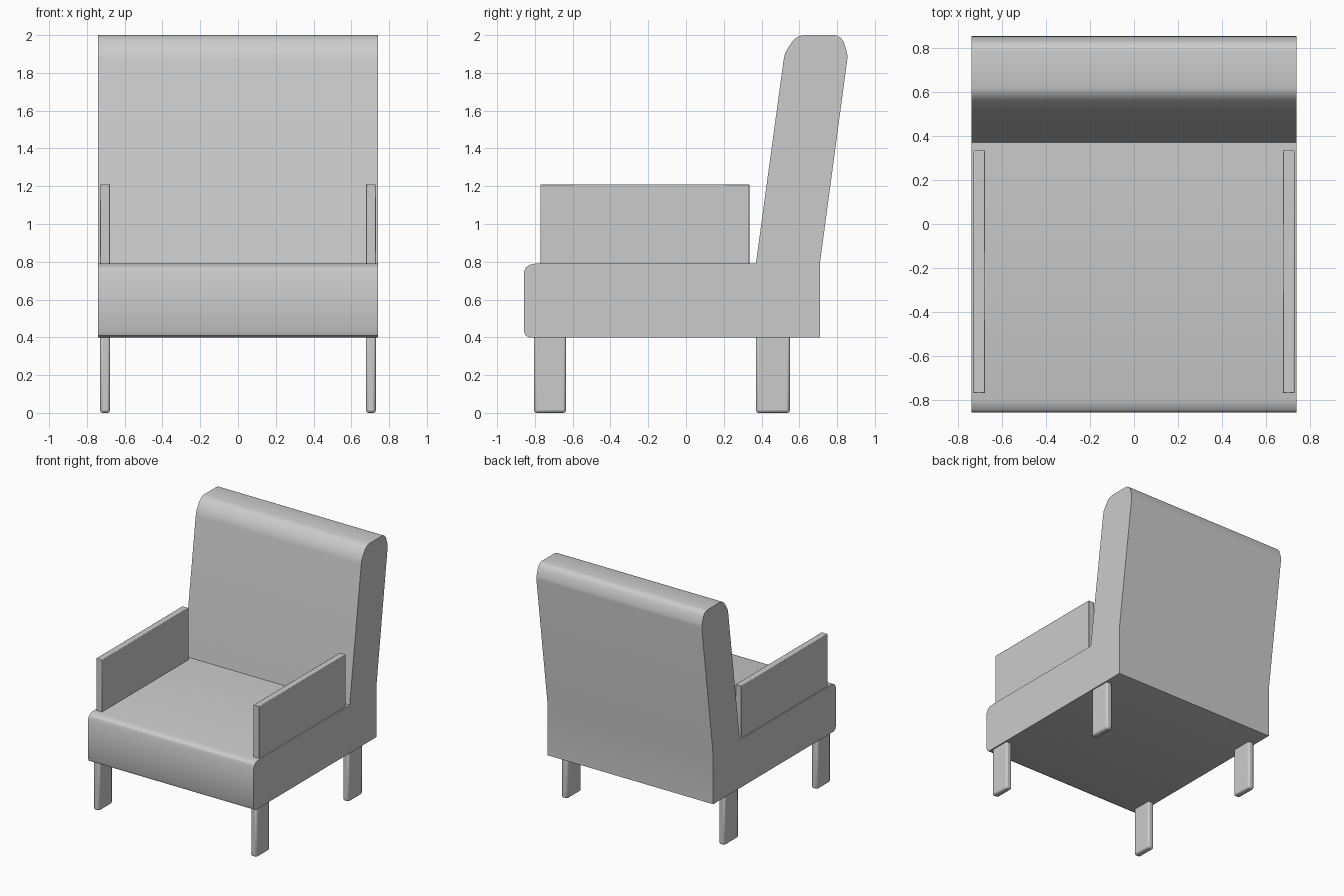
import bpy, bmesh, math
from mathutils import Vector

if "Cube" in bpy.data.objects:
    bpy.data.objects.remove(bpy.data.objects["Cube"])


def finish(obj):
    # smooth rounded edges, keep hard corners
    bpy.ops.object.select_all(action='DESELECT')
    bpy.context.view_layer.objects.active = obj
    obj.select_set(True)
    bpy.ops.object.shade_smooth_by_angle(angle=math.radians(32))


def make_object(name, bm):
    bmesh.ops.recalc_face_normals(bm, faces=bm.faces)
    mesh = bpy.data.meshes.new(name)
    bm.to_mesh(mesh)
    bm.free()
    obj = bpy.data.objects.new(name, mesh)
    bpy.context.collection.objects.link(obj)
    return obj


def extrude_profile(name, points, half_width):
    # side profile (y, z) swept across the width
    bm = bmesh.new()
    face = bm.faces.new([bm.verts.new((-half_width, y, z)) for y, z in points])
    new = bmesh.ops.extrude_face_region(bm, geom=[face])['geom']
    bmesh.ops.translate(bm, vec=(2 * half_width, 0, 0),
                        verts=[v for v in new if isinstance(v, bmesh.types.BMVert)])
    obj = make_object(name, bm)
    finish(obj)
    return obj


def box(name, low, high, bevel):
    low, high = Vector(low), Vector(high)
    bm = bmesh.new()
    bmesh.ops.create_cube(bm, size=1)
    for v in bm.verts:
        v.co = (low + high) / 2 + v.co * (high - low)
    obj = make_object(name, bm)
    mod = obj.modifiers.new("soft_edges", 'BEVEL')
    mod.width = bevel
    mod.segments = 2
    finish(obj)
    return obj


# seat and reclined back as one upholstered body
body = [(0.71, 0.40), (0.71, 0.80), (0.855, 1.88), (0.853, 1.905), (0.835, 1.965),
        (0.82, 1.985), (0.80, 1.997), (0.785, 2.0), (0.62, 2.0), (0.595, 1.993),
        (0.57, 1.975), (0.545, 1.94), (0.525, 1.905), (0.517, 1.87), (0.37, 0.79),
        (-0.80, 0.79), (-0.83, 0.783), (-0.848, 0.77), (-0.858, 0.745),
        (-0.858, 0.43), (-0.85, 0.41), (-0.83, 0.40)]
extrude_profile("seat_and_back", body, 0.74)

# arm panels and legs on both sides
for side, label in ((-1, "left"), (1, "right")):
    xs = sorted((side * 0.677, side * 0.73))
    box(label + "_arm", (xs[0], -0.77, 0.77), (xs[1], 0.335, 1.21), 0.004)
    for row, y0, y1 in (("front", -0.805, -0.635), ("back", 0.37, 0.55)):
        box(f"{row}_{label}_leg", (xs[0], y0, 0), (xs[1], y1, 0.42), 0.014)
